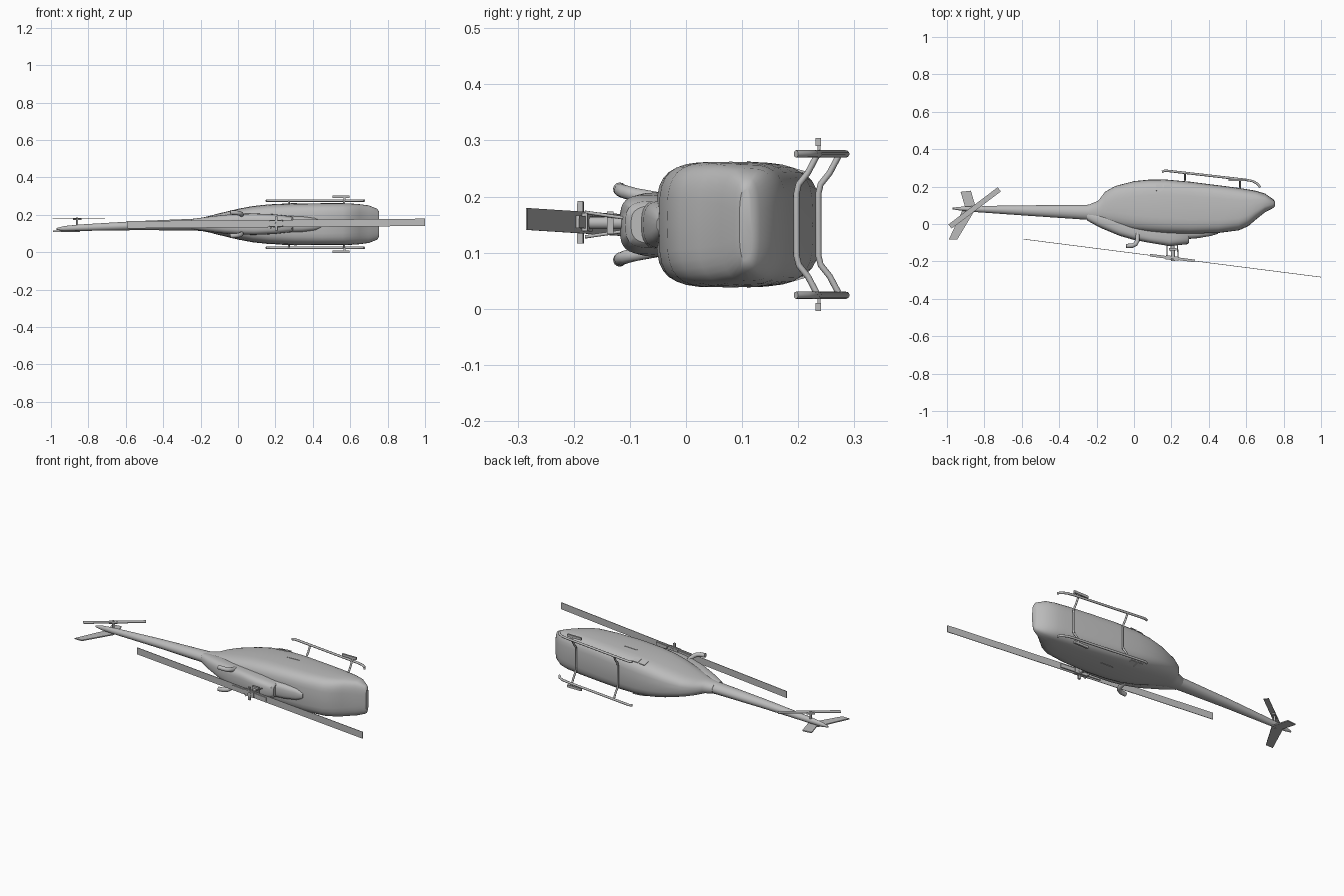
import bpy, bmesh, math
from mathutils import Vector, Matrix

if "Cube" in bpy.data.objects:
    bpy.data.objects.remove(bpy.data.objects["Cube"])

grey = bpy.data.materials.new("light_grey")
grey.diffuse_color = (0.5, 0.5, 0.5, 1)
grey.use_nodes = True
grey.node_tree.nodes["Principled BSDF"].inputs["Base Color"].default_value = grey.diffuse_color
ZC = 0.15  # plane of symmetry; the aircraft lies on its side, its roof facing -y


def finish(name, bm, smooth=True):
    bmesh.ops.recalc_face_normals(bm, faces=bm.faces)
    me = bpy.data.meshes.new(name)
    bm.to_mesh(me)
    bm.free()
    ob = bpy.data.objects.new(name, me)
    bpy.context.collection.objects.link(ob)
    me.materials.append(grey)
    if smooth:
        bpy.ops.object.select_all(action='DESELECT')
        ob.select_set(True)
        bpy.context.view_layer.objects.active = ob
        bpy.ops.object.shade_smooth_by_angle(angle=math.radians(40))
    return ob


def loft(name, sections, n=32):
    """Rounded-box rings along x: (x, y_top, y_belly, half_width, z_centre, squareness)."""
    bm = bmesh.new()
    rings = []
    for x, y0, y1, hw, zc, e in sections:
        ring = []
        for i in range(n):
            a = 2 * math.pi * i / n
            c, s = math.cos(a), math.sin(a)
            p = lambda t: math.copysign(abs(t) ** (2 / e), t)
            ring.append(bm.verts.new((x, (y0 + y1) / 2 + (y1 - y0) / 2 * p(c), zc + hw * p(s))))
        rings.append(ring)
    for a, b in zip(rings, rings[1:]):
        for i in range(n):
            bm.faces.new((a[i], a[(i + 1) % n], b[(i + 1) % n], b[i]))
    bm.faces.new(rings[0])
    bm.faces.new(rings[-1])
    return finish(name, bm)


def tube(name, pts, r, n=10):
    """Round tube swept along a polyline."""
    pts = [Vector(p) for p in pts]
    bm = bmesh.new()
    rings = []
    for i, p in enumerate(pts):
        d = (pts[min(i + 1, len(pts) - 1)] - pts[max(i - 1, 0)]).normalized()
        u = d.cross(Vector((0.31, 0.2, 0.93)) if abs(d.z) < 0.8 else Vector((1, 0, 0))).normalized()
        v = d.cross(u)
        rings.append([bm.verts.new(p + r * (u * math.cos(2 * math.pi * k / n) + v * math.sin(2 * math.pi * k / n)))
                      for k in range(n)])
    for a, b in zip(rings, rings[1:]):
        for k in range(n):
            bm.faces.new((a[k], a[(k + 1) % n], b[(k + 1) % n], b[k]))
    bm.faces.new(rings[0])
    bm.faces.new(rings[-1])
    return finish(name, bm)


def box(name, centre, size, rot=None):
    bm = bmesh.new()
    bmesh.ops.create_cube(bm, size=1)
    m = Matrix.Translation(centre) @ (rot.to_4x4() if rot else Matrix()) @ Matrix.Diagonal((*size, 1))
    bmesh.ops.transform(bm, matrix=m, verts=bm.verts)
    return finish(name, bm, False)


def plate(name, outline, z, t):
    """Flat outline in the xy plane, thickened along z."""
    bm = bmesh.new()
    f = bm.faces.new([bm.verts.new((x, y, z - t / 2)) for x, y in outline])
    ext = bmesh.ops.extrude_face_region(bm, geom=[f])["geom"]
    bmesh.ops.translate(bm, vec=(0, 0, t), verts=[g for g in ext if isinstance(g, bmesh.types.BMVert)])
    return finish(name, bm, False)


# Cabin
cabin = loft("fuselage", [
    (0.755, 0.095, 0.118, 0.065, ZC, 2.6), (0.745, 0.086, 0.132, 0.082, ZC, 2.8),
    (0.70, 0.062, 0.163, 0.100, ZC, 3.2), (0.65, 0.022, 0.178, 0.107, ZC, 3.5),
    (0.61, -0.012, 0.185, 0.110, ZC, 3.6), (0.56, -0.034, 0.193, 0.112, ZC, 3.8),
    (0.45, -0.048, 0.207, 0.112, ZC, 4), (0.30, -0.053, 0.226, 0.111, ZC, 4),
    (0.166, -0.050, 0.238, 0.106, ZC, 3.8), (0.08, -0.044, 0.237, 0.097, ZC, 3.6),
    (0.0, -0.035, 0.229, 0.082, ZC, 3.3), (-0.10, -0.012, 0.203, 0.058, ZC, 2.9),
    (-0.155, 0.002, 0.172, 0.044, ZC, 2.6), (-0.19, 0.012, 0.125, 0.036, ZC - 0.001, 2.3),
    (-0.24, 0.022, 0.104, 0.031, ZC - 0.002, 2.1)])

# Tail boom
loft("tail_boom", [
    (-0.16, 0.010, 0.112, 0.034, ZC, 2), (-0.24, 0.022, 0.103, 0.031, ZC - 0.002, 2),
    (-0.55, 0.043, 0.100, 0.024, 0.142, 2), (-0.85, 0.064, 0.096, 0.017, 0.131, 2),
    (-0.93, 0.072, 0.092, 0.013, 0.127, 2), (-0.97, 0.079, 0.087, 0.005, 0.125, 2)], 20)

# Engine cowling and forward roof fairing
loft("engine_cowling", [
    (0.295, -0.098, 0.0, 0.034, ZC, 3), (0.285, -0.108, 0.0, 0.042, ZC, 3.2),
    (0.19, -0.118, 0.0, 0.053, ZC, 3.5), (0.086, -0.101, 0.0, 0.057, ZC, 3.5),
    (0.0, -0.085, 0.02, 0.055, ZC, 3.2), (-0.075, -0.064, 0.04, 0.050, ZC, 3),
    (-0.18, -0.020, 0.06, 0.037, ZC, 2.5), (-0.25, 0.018, 0.07, 0.027, ZC, 2.2)])
loft("roof_fairing", [
    (0.45, -0.052, 0.0, 0.020, ZC, 2.5), (0.41, -0.064, 0.0, 0.034, ZC, 3),
    (0.34, -0.076, 0.0, 0.042, ZC, 3), (0.24, -0.084, 0.0, 0.045, ZC, 3)], 24)

# Main rotor
tube("rotor_mast", [(0.205, -0.10, 0.153), (0.21, -0.197, 0.153)], 0.011, 16)
hub = Vector((0.205, -0.182, 0.154))
ends = (Vector((-0.59, -0.081, 0.147)), Vector((1.0, -0.284, 0.16)))
span = (ends[1] - ends[0]).normalized()
side = Vector((0, 0, 1))
side = (side - span * side.dot(span)).normalized()
axes = Matrix((span, span.cross(side), side)).transposed()
box("rotor_blades", (ends[0] + ends[1]) / 2, ((ends[1] - ends[0]).length, 0.003, 0.039), axes)
for s in (-1, 1):
    box("blade_grip", hub + span * s * 0.075, (0.09, 0.014, 0.022), axes)
    tube("pitch_link", [(0.205 + s * 0.028, -0.112, ZC + s * 0.012), (0.205 + s * 0.03, -0.18, ZC + s * 0.022)], 0.003)
box("rotor_hub", hub, (0.07, 0.022, 0.032), axes)
box("hub_crossbar", hub + Vector((0, -0.006, 0)), (0.014, 0.01, 0.075), axes)
box("swashplate", (0.207, -0.135, 0.153), (0.04, 0.012, 0.04))

# Tail rotor and fins
tube("tail_rotor_shaft", [(-0.86, 0.085, 0.13), (-0.86, 0.085, 0.187)], 0.006)
box("tail_rotor_hub", (-0.86, 0.085, 0.178), (0.045, 0.018, 0.012), Matrix.Rotation(math.radians(37), 3, 'Z'))
box("tail_rotor_blades", (-0.852, 0.086, 0.18), (0.33, 0.028, 0.003), Matrix.Rotation(math.radians(37), 3, 'Z'))
plate("upper_fin", [(-0.99, -0.083), (-0.945, -0.083), (-0.85, 0.075), (-0.91, 0.09)], 0.112, 0.006)
plate("lower_fin", [(-0.927, 0.172), (-0.872, 0.178), (-0.845, 0.085), (-0.90, 0.08)], 0.112, 0.006)

# Landing gear and exhausts, mirrored about the symmetry plane
for s in (-1, 1):
    z = lambda d: ZC + s * d
    tube("landing_skid", [(0.150, 0.279, z(.126)), (0.165, 0.285, z(.126)), (0.19, 0.283, z(.126)), (0.60, 0.236, z(.126)),
                          (0.635, 0.229, z(.126)), (0.66, 0.215, z(.126)), (0.675, 0.196, z(.126))], 0.0065)
    box("skid_step", (0.55, 0.236, z(.147)), (0.09, 0.010, 0.014))
    box("step_bracket", (0.57, 0.237, z(.135)), (0.012, 0.006, 0.022))
    tube("exhaust_pipe", [(0.02, -0.045, z(.045)), (0.018, -0.09, z(.053)), (0.008, -0.108, z(.058)),
                          (-0.01, -0.116, z(.061)), (-0.042, -0.118, z(.063))], 0.012, 14)
for x, y in ((0.272, 0.236), (0.567, 0.197)):
    tube("skid_strut", [(x, y + 0.038, ZC - .126), (x, y + 0.02, ZC - .092), (x, y + 0.004, ZC - .072), (x, y, ZC - .055),
                        (x, y, ZC + .055), (x, y + 0.004, ZC + .072), (x, y + 0.02, ZC + .092),
                        (x, y + 0.038, ZC + .126)], 0.0055)

# Small side panels and door handles laid onto the cabin skin
for s in (-1, 1):
    for name, x, y, size in (("side_window", 0.135, 0.195, (0.035, 0.035, 0.004)),
                             ("side_window", 0.178, 0.195, (0.035, 0.035, 0.004)),
                             ("door_handle", 0.275, 0.112, (0.08, 0.006, 0.004))):
        hit, loc, nor, _ = cabin.ray_cast(Vector((x, y, ZC + s)), Vector((0, 0, -s)))
        if hit:
            u = (Vector((1, 0, 0)) - nor * nor.x).normalized()
            box(name, loc, size, Matrix((u, nor.cross(u), nor)).transposed())
